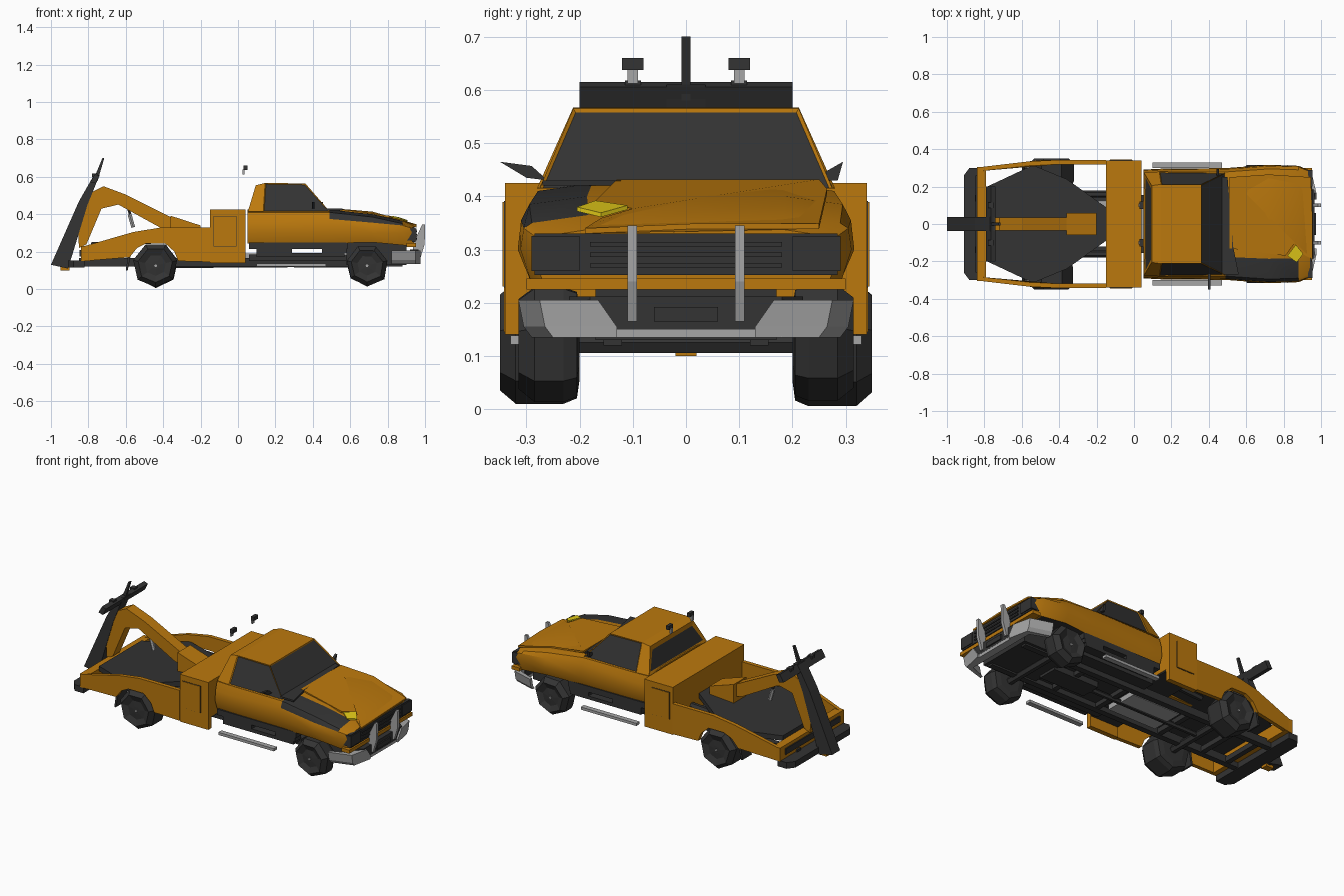
import bpy, bmesh, math, random
from mathutils import Vector

random.seed(4)
cube = bpy.data.objects.get("Cube")
if cube:
    bpy.data.objects.remove(cube)


def material(name, rgb, rough=0.6):
    m = bpy.data.materials.new(name)
    m.use_nodes = True
    m.diffuse_color = (*rgb, 1)
    b = m.node_tree.nodes["Principled BSDF"]
    b.inputs["Base Color"].default_value = (*rgb, 1)
    b.inputs["Roughness"].default_value = rough
    return m


ORANGE = material("orange paint", (0.50, 0.19, 0.004))
DARK = material("dark rubber", (0.033, 0.033, 0.033))
GREY = material("grey metal", (0.38, 0.38, 0.38))
YELLOW = material("yellow paint", (0.80, 0.62, 0.01))


def finish(name, bm, mats, smooth=None):
    bmesh.ops.recalc_face_normals(bm, faces=bm.faces)
    me = bpy.data.meshes.new(name)
    bm.to_mesh(me)
    bm.free()
    for m in mats:
        me.materials.append(m)
    ob = bpy.data.objects.new(name, me)
    bpy.context.collection.objects.link(ob)
    if smooth:
        bpy.ops.object.select_all(action="DESELECT")
        ob.select_set(True)
        bpy.context.view_layer.objects.active = ob
        bpy.ops.object.shade_smooth_by_angle(angle=math.radians(smooth))
    return ob


def loft(rings):
    """Skin closed rings of equal length and cap the ends."""
    bm = bmesh.new()
    rows = [[bm.verts.new(p) for p in r] for r in rings]
    n = len(rows[0])
    for a, b in zip(rows, rows[1:]):
        for i in range(n):
            j = (i + 1) % n
            bm.faces.new((a[i], a[j], b[j], b[i]))
    bm.faces.new(rows[0])
    bm.faces.new(rows[-1])
    return bm


def prism(name, pts, axis, lo, hi, mat):
    """Extrude a 2D outline along the named axis."""
    k = "xyz".index(axis)

    def place(p, d):
        q = list(p)
        q.insert(k, d)
        return q
    return finish(name, loft([[place(p, d) for p in pts] for d in (lo, hi)]), [mat])


def box(name, x0, x1, y0, y1, z0, z1, mat):
    return prism(name, [(x0, y0), (x1, y0), (x1, y1), (x0, y1)], "z", z0, z1, mat)


def bar(name, a, b, r, mat, n=6):
    a, b = Vector(a), Vector(b)
    q = (b - a).to_track_quat("Z", "Y")
    circle = [q @ Vector((r * math.cos(t * math.tau / n), r * math.sin(t * math.tau / n), 0)) for t in range(n)]
    return finish(name, loft([[p + c for c in circle] for p in (a, b)]), [mat])


SIDES = (("right", -1), ("left", 1))

# Cab and bonnet shell: half sections mirrored across the centre line
sections = []
for x, w, belt, mid, low in ((0.05, 0.285, 0.42, 0.36, 0.245), (0.15, 0.29, 0.42, 0.36, 0.245),
                             (0.49, 0.293, 0.42, 0.375, 0.245), (0.72, 0.31, 0.395, 0.355, 0.25),
                             (0.88, 0.305, 0.36, 0.34, 0.235), (0.94, 0.28, 0.335, 0.322, 0.225)):
    half = [(w * 0.95, low), (w * 1.02, 0.30), (w, mid), (w * 0.95, belt - 0.01), (w * 0.6, belt + 0.005)]
    sections.append([(x, y, z) for y, z in half] + [(x, -y, z) for y, z in reversed(half)])
bm = loft(sections)
bm.normal_update()
for f in bm.faces:
    c = f.calc_center_median()
    wing = 0.49 < c.x < 0.93 and c.y < -0.15 and c.z > 0.345
    underside = abs(c.y) < 0.01 and c.z < 0.26 and c.x < 0.9
    f.material_index = int(wing or underside)
finish("cab_body", bm, [ORANGE, DARK], 30)


# Cabin with framed glass
def hoop(xb, xt, wb, wt, zt):
    return [(xb, -wb, 0.415), (xt, -wt, zt), (xt, wt, zt), (xb, wb, 0.415)]


bm = loft([hoop(0.053, 0.095, 0.275, 0.205, 0.555), hoop(0.135, 0.145, 0.28, 0.212, 0.567),
           hoop(0.49, 0.36, 0.275, 0.212, 0.565)])
bmesh.ops.recalc_face_normals(bm, faces=bm.faces)
side = [f for f in bm.faces if abs(f.normal.y) > 0.6 and f.calc_center_median().x > 0.2]
front = [f for f in bm.faces if f.normal.x > 0.5]
rear = [f for f in bm.faces if f.normal.x < -0.8]
for group, width in ((side, 0.007), (front, 0.008), (rear, 0.03)):
    bmesh.ops.inset_individual(bm, faces=group, thickness=width, depth=-0.004)
    for f in group:
        f.material_index = 1
finish("cabin", bm, [ORANGE, DARK])
prism("cowl_panel", [(0.47, -0.27), (0.56, -0.27), (0.53, -0.12), (0.5, 0.25), (0.47, 0.25)],
      "z", 0.42, 0.43, DARK)

# Bent bonnet lid, notched at the corner over a yellow patch
finish("bonnet", loft([[(0.51, -0.13, z), (0.51, 0.25, z), (0.72, 0.265, z - 0.018),
                        (0.945, 0.25, z - 0.083), (0.955, 0.02, z - 0.083), (0.955, -0.19, z - 0.092),
                        (0.9, -0.16, z - 0.073), (0.86, -0.10, z - 0.055), (0.81, -0.17, z - 0.04)]
                       for z in (0.422, 0.432)]), [ORANGE])
finish("yellow_patch", loft([[(0.82, -0.17, z + 0.016), (0.865, -0.11, z + 0.007), (0.905, -0.16, z - 0.007),
                              (0.87, -0.205, z + 0.004)] for z in (0.368, 0.376)]), [YELLOW])

# Grille, lamps and nose strip
box("grille", 0.93, 0.95, -0.285, 0.285, 0.252, 0.33, DARK)
for z in (0.27, 0.29, 0.31):
    box("grille_slat", 0.95, 0.956, -0.18, 0.18, z - 0.004, z + 0.004, DARK)
for name, s in SIDES:
    box(name + "_headlight", 0.87, 0.955, s * 0.2, s * 0.29, 0.26, 0.325, DARK)
box("nose_strip", 0.9, 0.952, -0.3, 0.3, 0.225, 0.246, ORANGE)

# Front bumper with swept ends and upright guards
plan = [(0.965, -0.18), (0.965, 0.18), (0.92, 0.22), (0.92, -0.22)]
prism("bumper_centre", plan, "z", 0.15, 0.212, DARK)
prism("bumper_lip", plan, "z", 0.135, 0.153, GREY)
box("number_plate", 0.965, 0.973, -0.06, 0.06, 0.165, 0.192, DARK)
for name, s in SIDES:
    finish(name + "_bumper_end", loft([[(0.975, s * inner, z), (0.95, s * (outer - 0.04), z),
           (0.82, s * outer, z), (0.82, s * (outer - 0.02), z), (0.92, s * (outer - 0.06), z), (0.93, s * inner, z)]
           for z, inner, outer in ((0.135, 0.13, 0.29), (0.155, 0.13, 0.305), (0.205, 0.165, 0.315))]), [GREY])
    prism(name + "_bumper_guard", [(0.93, 0.17), (0.94, 0.25), (0.985, 0.345), (1.0, 0.345),
                                   (0.998, 0.24), (0.975, 0.165)], "y", s * 0.092, s * 0.11, GREY)

# Sills with a slot, low steps, mirrors and roof lamps
for name, s in SIDES:
    for part, x0, x1, z0, z1 in (("top", 0.06, 0.585, 0.215, 0.25), ("base", 0.1, 0.57, 0.172, 0.192),
                                 ("rear", 0.1, 0.29, 0.19, 0.22), ("front", 0.45, 0.58, 0.19, 0.22)):
        box(f"{name}_sill_{part}", x0, x1, s * 0.23, s * 0.285, z0, z1, DARK)
    box(name + "_step", 0.1, 0.47, s * 0.3, s * 0.33, 0.122, 0.138, GREY)
    box(name + "_lamp_stem", 0.024, 0.034, s * 0.1 - 0.01, s * 0.1 + 0.01, 0.612, 0.64, GREY)
    box(name + "_work_lamp", 0.03, 0.05, s * 0.1 - 0.02, s * 0.1 + 0.02, 0.637, 0.66, DARK)
prism("right_mirror", [(-0.26, 0.43), (-0.3, 0.435), (-0.35, 0.465), (-0.29, 0.457)], "x", 0.395, 0.41, DARK)
prism("left_mirror", [(0.25, 0.43), (0.285, 0.43), (0.295, 0.465), (0.26, 0.445)], "x", 0.44, 0.455, DARK)

# Chassis
box("cab_floor", 0.06, 0.58, -0.23, 0.23, 0.15, 0.185, DARK)
box("engine_block", 0.58, 0.9, -0.17, 0.17, 0.13, 0.25, DARK)
box("gearbox", 0.3, 0.6, -0.06, 0.06, 0.115, 0.15, DARK)
for name, s in SIDES:
    box(name + "_rail", -0.85, 0.88, s * 0.12, s * 0.155, 0.12, 0.165, DARK)
for x in (-0.75, -0.58, -0.28, 0.15, 0.45):
    box("crossmember", x - 0.015, x + 0.015, -0.14, 0.14, 0.125, 0.155, DARK)
bar("driveshaft", (-0.44, 0, 0.125), (0.3, 0, 0.13), 0.015, DARK)
box("fuel_tank", -0.22, 0.1, -0.09, 0.115, 0.12, 0.19, GREY)
box("hitch", -0.95, -0.9, -0.02, 0.02, 0.1, 0.13, ORANGE)

# Wheels: worn, low-sided tyres with sunken hubs
for end, x, size, out in (("front", 0.69, 1.0, 0.315), ("rear", -0.44, 1.05, 0.35)):
    bar(end + "_axle", (x, -0.24, 0.125), (x, 0.24, 0.125), 0.022, DARK)
    for name, s in SIDES:
        n = 7
        wob = [size * random.uniform(0.95, 1.04) for i in range(n)]
        rings = [[(x + r * wob[i] * math.cos((i + 0.25) * math.tau / n), s * y,
                   0.127 + r * wob[i] * math.sin((i + 0.25) * math.tau / n)) for i in range(n)]
                 for y, r in ((0.2, 0.07), (0.205, 0.105), (0.23, 0.115), (out - 0.03, 0.115),
                              (out, 0.09), (out - 0.015, 0.055), (out - 0.012, 0.02))]
        finish(f"{end}_{name}_wheel", loft(rings), [DARK])
        bar(f"{end}_{name}_hub", (x, s * 0.29, 0.125), (x, s * (out - 0.005), 0.125), 0.008, GREY)

# Headboard locker
box("headboard", -0.15, 0.04, -0.34, 0.34, 0.21, 0.425, ORANGE)
box("headboard_underside", -0.148, 0.038, -0.31, 0.31, 0.202, 0.211, DARK)
for name, s in SIDES:
    box(name + "_locker_skirt", -0.15, 0.04, s * 0.31, s * 0.34, 0.14, 0.215, ORANGE)
    box(name + "_locker_seam", -0.131, -0.009, s * 0.335, s * 0.342, 0.229, 0.391, DARK)
    box(name + "_locker_door", -0.129, -0.011, s * 0.335, s * 0.345, 0.231, 0.389, ORANGE)

# Bed sides, narrowing to the tail
for name, s in SIDES:
    ob = prism(name + "_bed_side", [(-0.82, 0.15), (-0.58, 0.17), (-0.54, 0.22), (-0.49, 0.245), (-0.39, 0.245),
               (-0.34, 0.2), (-0.32, 0.15), (-0.15, 0.145), (-0.15, 0.328), (-0.42, 0.328),
               (-0.56, 0.305), (-0.82, 0.23)], "y", s * 0.318, s * 0.342, ORANGE)
    for v in ob.data.vertices:
        v.co.y *= 1 - 0.11 * max(0, (-0.5 - v.co.x) / 0.32)
    bar(name + "_bed_strut", (-0.33, s * 0.16, 0.24), (-0.15, s * 0.16, 0.25), 0.018, DARK)
    finish(name + "_mudflap", loft([[(-0.6, s * y, 0.1), (-0.59, s * y, 0.1), (-0.57, s * y, 0.2),
           (-0.585, s * y, 0.2)] for y in (0.23, 0.32)]), [DARK])
box("tail_beam", -0.84, -0.79, -0.305, 0.305, 0.15, 0.23, ORANGE)
box("tail_lamp_strip", -0.847, -0.83, -0.26, 0.26, 0.175, 0.21, DARK)
prism("rear_bumper", [(-0.82, -0.3), (-0.82, 0.3), (-0.88, 0.3), (-0.91, 0.26), (-0.91, -0.26), (-0.88, -0.3)],
      "z", 0.115, 0.152, DARK)

# Bed floor rising to the front
outline = [(-0.785, 0.2), (-0.54, 0.315), (-0.36, 0.24), (-0.15, 0.09)]
outline += [(x, -y) for x, y in reversed(outline)]
finish("bed_floor", loft([[(x, y, 0.275 + 0.07 * x + d) for x, y in outline] for d in (0, 0.03)]), [DARK])

# Boom, its foot, and the hanging hook
prism("boom", [(-0.85, 0.22), (-0.81, 0.24), (-0.73, 0.43), (-0.64, 0.452), (-0.4, 0.32), (-0.2, 0.27),
               (-0.2, 0.335), (-0.36, 0.385), (-0.6, 0.505), (-0.72, 0.55), (-0.78, 0.52), (-0.86, 0.38)],
      "y", -0.034, 0.034, ORANGE)
prism("boom_foot", [(-0.36, 0.25), (-0.2, 0.25), (-0.2, 0.34), (-0.36, 0.392)], "y", -0.06, 0.06, ORANGE)
bar("hook_link", (-0.6, 0, 0.47), (-0.57, 0, 0.38), 0.008, DARK)
bar("hook", (-0.58, 0, 0.4), (-0.56, 0, 0.33), 0.012, GREY)

# Tow mast and crossbar
prism("tow_mast", [(-1.0, 0.13), (-0.91, 0.11), (-0.89, 0.17), (-0.805, 0.45), (-0.74, 0.61), (-0.77, 0.61),
                   (-0.85, 0.47)], "y", -0.037, 0.037, DARK)
prism("mast_tip", [(-0.775, 0.58), (-0.75, 0.58), (-0.715, 0.7), (-0.725, 0.7)], "y", -0.008, 0.008, DARK)
prism("tow_crossbar", [(-0.79, 0.572), (-0.76, 0.565), (-0.74, 0.605), (-0.765, 0.615)], "y", -0.2, 0.2, DARK)
for name, s in SIDES:
    box(name + "_tow_fork", -0.78, -0.75, s * 0.085, s * 0.115, 0.6, 0.618, DARK)
